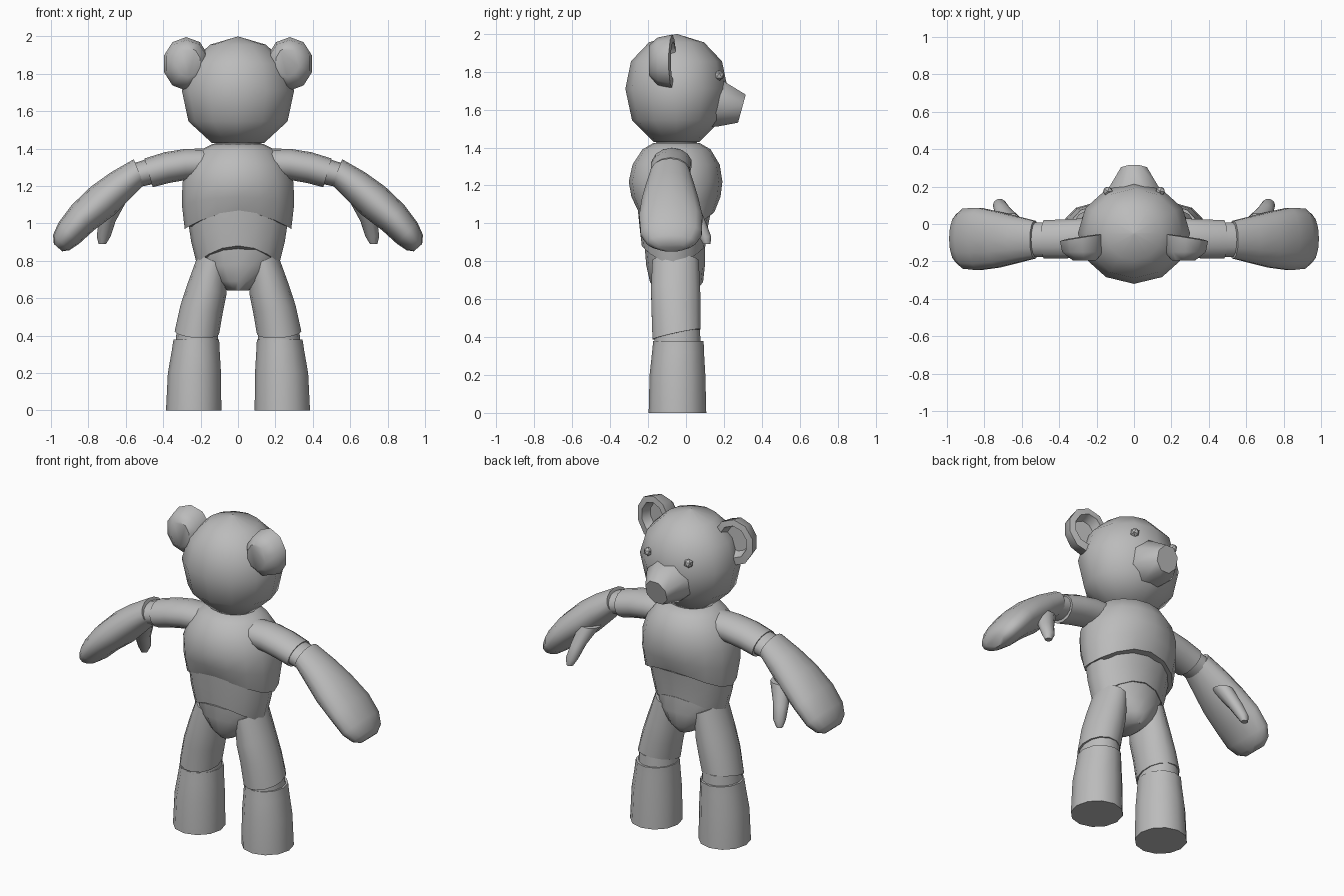
import bpy, bmesh
from math import sin, cos, pi, radians
from mathutils import Vector

cube = bpy.data.objects.get("Cube")
if cube:
    bpy.data.objects.remove(cube)

GREY = (0.5, 0.5, 0.5, 1)
grey = bpy.data.materials.new("plain grey")
grey.use_nodes = True
grey.diffuse_color = GREY
grey.node_tree.nodes["Principled BSDF"].inputs["Base Color"].default_value = GREY


def finish(name, bm, angle=50):
    bmesh.ops.recalc_face_normals(bm, faces=bm.faces)
    mesh = bpy.data.meshes.new(name)
    bm.to_mesh(mesh)
    bm.free()
    mesh.materials.append(grey)
    ob = bpy.data.objects.new(name, mesh)
    bpy.context.scene.collection.objects.link(ob)
    bpy.ops.object.select_all(action='DESELECT')
    ob.select_set(True)
    bpy.context.view_layer.objects.active = ob
    bpy.ops.object.shade_smooth_by_angle(angle=radians(angle))
    return ob


def loft(name, rings, n=14, side=1, turn=0, angle=50):
    """Skin elliptical rings (centre, U, V, lift) and cap both ends."""
    bm = bmesh.new()
    loops = []
    for centre, u, v, lift in rings:
        loop = []
        for i in range(n):
            a = 2 * pi * i / n + turn
            p = Vector(centre) + Vector(u) * cos(a) + Vector(v) * sin(a)
            p.z += lift * sin(a) ** 2
            p.x *= side
            loop.append(bm.verts.new(p))
        loops.append(loop)
    for a, b in zip(loops, loops[1:]):
        for i in range(n):
            j = (i + 1) % n
            bm.faces.new((a[i], a[j], b[j], b[i]))
    bm.faces.new(loops[0])
    bm.faces.new(loops[-1])
    return finish(name, bm, angle)


def level(y, z, rx, ry, lift=0, x=0, pitch=0):
    """Horizontal ring; pitch raises its +y edge."""
    return (x, y, z), (rx, 0, 0), (0, ry, pitch), lift


def limb(x, y, z, r, ry, tilt, pitch=0):
    """Ring across a limb that leans in the xz plane."""
    t = radians(tilt)
    return (x, y, z), (r * cos(t), 0, r * sin(t)), (0, ry, pitch), 0


def upright(x, y, z, rx, rz, skew=0, lean=0):
    """Ring that faces +y."""
    return (x, y, z), (rx, skew, 0), (0, lean, rz), 0


# Head and neck
loft("head", [level(-.05, 1.43, .14, .12), level(-.05, 1.545, .265, .235),
              level(-.05, 1.71, .3, .27), level(-.05, 1.855, .255, .24),
              level(-.05, 1.955, .15, .145), level(-.05, 1.998, .005, .005)], n=12, angle=60)
loft("neck", [level(-.05, 1.36, .13, .115), level(-.05, 1.45, .125, .11)])

# Snout
loft("snout", [upright(0, .06, 1.63, .16, .12), upright(0, .18, 1.63, .15, .13, lean=.02),
               upright(0, .295, 1.605, .075, .08, lean=.022)], n=8, turn=pi / 8)

# Torso shells, with hems that arch at front and back
loft("chest", [level(-.05, .97, .285, .2, .09), level(-.053, 1.1, .3, .235, .04),
               level(-.055, 1.22, .297, .247), level(-.052, 1.31, .265, .23),
               level(-.05, 1.39, .205, .18), level(-.05, 1.425, .135, .12)], n=16)
loft("waist", [level(-.065, .79, .222, .168, .09), level(-.065, .9, .25, .18, .08),
               level(-.06, 1.03, .27, .195, .05)], n=16)
loft("pelvis", [level(-.05, .64, .055, .1), level(-.05, .69, .12, .14),
                level(-.055, .76, .2, .155, .02), level(-.06, .81, .215, .16, .09)], n=16)

for side, tag in ((1, "left"), (-1, "right")):
    # Eye
    bm = bmesh.new()
    bmesh.ops.create_icosphere(bm, subdivisions=1, radius=.028)
    bmesh.ops.translate(bm, verts=bm.verts, vec=(side * .14, .175, 1.78))
    finish(tag + "_eye", bm, 30)

    # Cupped ear with a hollow facing forward
    loft(tag + "_ear", [upright(.265, -.195, 1.86, .065, .08), upright(.275, -.15, 1.855, .115, .125),
                        upright(.277, -.072, 1.853, .125, .143, -.02),
                        upright(.277, -.067, 1.858, .088, .1, -.014),
                        upright(.272, -.125, 1.858, .07, .08, -.01)],
         n=10, side=side, turn=pi / 10)

    # Arm
    loft(tag + "_upper_arm", [limb(.17, -.075, 1.32, .08, .1, 92), limb(.28, -.075, 1.315, .083, .107, 88),
                              limb(.38, -.08, 1.298, .083, .107, 82),
                              limb(.478, -.082, 1.27, .08, .105, 74)], side=side)
    loft(tag + "_elbow", [limb(.44, -.084, 1.285, .07, .095, 74),
                          limb(.57, -.084, 1.25, .065, .095, 68)], side=side)
    loft(tag + "_forearm_and_hand",
         [limb(.53, -.084, 1.275, .073, .103, 68), limb(.63, -.084, 1.2, .088, .128, 56),
          limb(.725, -.084, 1.12, .098, .152, 52), limb(.83, -.08, 1.03, .09, .171, 50),
          limb(.905, -.078, .947, .079, .165, 46), limb(.945, -.078, .897, .06, .13, 43),
          limb(.962, -.078, .87, .03, .075, 41)], side=side)
    loft(tag + "_thumb", [level(0, 1.12, .065, .06, x=.66), level(.06, 1.01, .045, .045, x=.7),
                          level(.1, .93, .037, .035, x=.718), level(.11, .89, .02, .02, x=.725)],
         n=10, side=side)

    # Leg
    loft(tag + "_thigh", [limb(.135, -.055, .8, .085, .125, 25), limb(.165, -.055, .65, .108, .133, 18),
                          limb(.195, -.052, .54, .115, .133, 11),
                          limb(.22, -.05, .415, .119, .13, 4, .028)], side=side)
    loft(tag + "_knee", [level(-.045, .36, .115, .125, x=.22), level(-.045, .44, .108, .122, x=.218)], side=side)
    loft(tag + "_lower_leg", [level(-.045, 0, .148, .152, x=.237), level(-.045, .2, .142, .147, x=.233),
                              level(-.042, .32, .128, .137, x=.226), level(-.04, .38, .122, .133, x=.223)],
         n=12, side=side)
